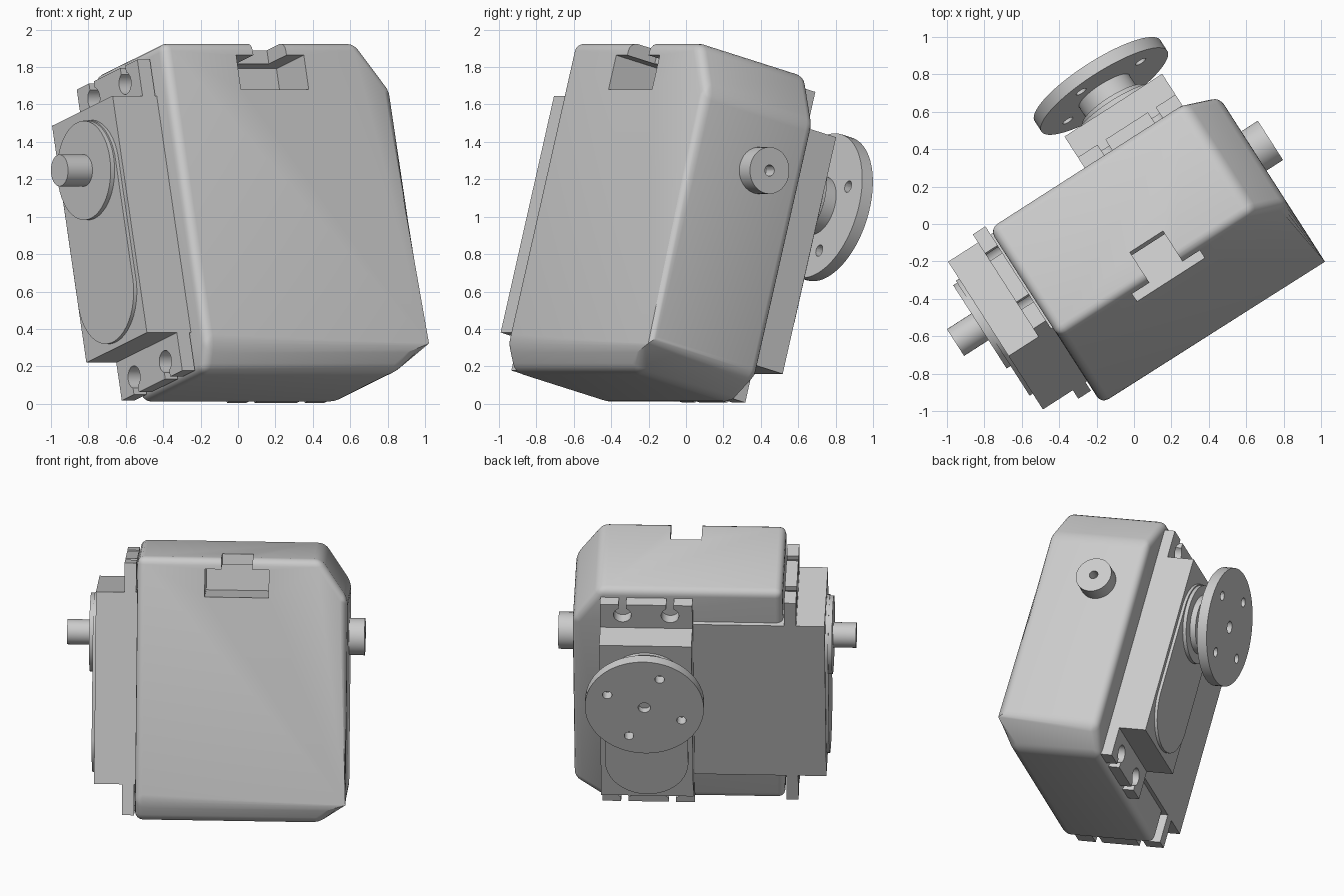
import bpy, bmesh, math
from mathutils import Matrix, Vector

cube = bpy.data.objects.get("Cube")
if cube:
    bpy.data.objects.remove(cube)

grey = bpy.data.materials.new("plain_grey")
grey.use_nodes = True
grey.diffuse_color = (0.6, 0.6, 0.6, 1)
grey.node_tree.nodes["Principled BSDF"].inputs["Base Color"].default_value = (0.6, 0.6, 0.6, 1)

# The whole assembly is turned about z and leans back
POSE = Matrix.Rotation(math.radians(32.7), 4, 'Z') @ Matrix.Rotation(math.radians(-15), 4, 'X')
SIDE = Matrix.Translation((-0.945, -0.34, 0)) @ Matrix.Rotation(math.pi / 2, 4, 'Z')
REAR = Matrix.Translation((0.25, 0.205, 0))
SHAFT_Z = 1.2


def finish(name, bm, frame=Matrix()):
    bmesh.ops.recalc_face_normals(bm, faces=bm.faces)
    mesh = bpy.data.meshes.new(name)
    bm.to_mesh(mesh)
    bm.free()
    mesh.materials.append(grey)
    obj = bpy.data.objects.new(name, mesh)
    obj.matrix_world = POSE @ frame
    bpy.context.collection.objects.link(obj)
    return obj


def activate(obj):
    bpy.ops.object.select_all(action='DESELECT')
    obj.select_set(True)
    bpy.context.view_layer.objects.active = obj


def smooth(obj):
    activate(obj)
    bpy.ops.object.shade_smooth_by_angle(angle=math.radians(30))


def prism(points, y0, y1):
    """Extrude an x-z outline from y0 to y1."""
    bm = bmesh.new()
    face = bm.faces.new([bm.verts.new((x, y0, z)) for x, z in points])
    ext = bmesh.ops.extrude_face_region(bm, geom=[face])
    bmesh.ops.translate(bm, vec=(0, y1 - y0, 0),
                        verts=[v for v in ext["geom"] if isinstance(v, bmesh.types.BMVert)])
    return bm


def rect(x0, x1, z0, z1):
    return [(x0, z0), (x1, z0), (x1, z1), (x0, z1)]


def oval(r, z0, z1, n=48, x=0):
    """Outline of a circle (z0 == z1) or a stadium between two centres."""
    pts = []
    for i in range(n):
        a = 2 * math.pi * (i + 0.5) / n
        pts.append((x + r * math.cos(a), (z1 if math.sin(a) > 0 else z0) + r * math.sin(a)))
    return pts


def cut(obj, cutters):
    for c in cutters:
        c.hide_render = True
        mod = obj.modifiers.new("cut", 'BOOLEAN')
        mod.operation = 'DIFFERENCE'
        mod.solver = 'EXACT'
        mod.object = c
        activate(obj)
        bpy.ops.object.modifier_apply(modifier=mod.name)
        bpy.data.objects.remove(c)


def disc(name, r, y0, y1, frame, n=48):
    obj = finish(name, prism(oval(r, SHAFT_Z, SHAFT_Z, n), y0, y1), frame)
    smooth(obj)
    return obj


def servo(prefix, frame, depth):
    # Case, with its outer face at y = 0
    finish(prefix + "_case", prism(rect(-0.31, 0.31, 0.22, 1.53), -depth, 0), frame)
    # Mounting flange with four open screw slots
    flange = finish(prefix + "_flange", prism(rect(-0.31, 0.31, 0.01, 1.73), -0.27, -0.19), frame)
    cutters = []
    for x in (-0.16, 0.16):
        for z, end in ((0.1, -0.1), (1.64, 1.85)):
            cutters.append(finish("hole", prism(oval(0.06, z, z, 24, x), -0.5, 0), frame))
            cutters.append(finish("slot", prism(
                rect(x - 0.025, x + 0.025, min(z, end), max(z, end)), -0.4, 0.1), frame))
    cut(flange, cutters)
    smooth(flange)
    # Raised gear cover, bearing ring and output shaft
    smooth(finish(prefix + "_cover", prism(oval(0.28, 0.53, 1.19), -0.01, 0.02), frame))
    disc(prefix + "_ring", 0.265, 0.01, 0.045, frame)
    disc(prefix + "_shaft", 0.085, 0.03, 0.2, frame, 32)


# Rounded shell with clipped corners on one side
outline = [(-0.665, -0.015), (0.57, -0.015), (0.75, 0.125),
           (0.75, 1.53), (0.57, 1.795), (-0.665, 1.795)]
bm = prism(outline, -0.78, -0.06)
cutting = bmesh.ops.bisect_plane(bm, geom=bm.verts[:] + bm.edges[:] + bm.faces[:],
                                 plane_co=Vector((0, -0.78, 0.125)),
                                 plane_no=Vector((0, -0.14, -0.075)), clear_outer=True)
bmesh.ops.holes_fill(bm, edges=[e for e in cutting["geom_cut"] if isinstance(e, bmesh.types.BMEdge)])
shell = finish("shell", bm)
bev = shell.modifiers.new("round", 'BEVEL')
bev.width = 0.05
bev.segments = 4
bev.limit_method = 'ANGLE'
bev.angle_limit = math.radians(20)
activate(shell)
bpy.ops.object.modifier_apply(modifier=bev.name)

# Cable opening in the front, with a notch through the top edge
cut(shell, [finish("opening", prism(rect(-0.21, 0.22, 1.53, 1.72), -1, -0.5)),
            finish("notch", prism(rect(-0.1, 0.11, 1.65, 2), -1.1, -0.6))])
smooth(shell)

servo("side_servo", SIDE, 1.1)
servo("rear_servo", REAR, 0.7)

# Pivot pin opposite the side servo shaft
pin = disc("pivot_pin", 0.125, -1.8, -1.6, SIDE)
cut(pin, [finish("pin_bore", prism(oval(0.03, SHAFT_Z, SHAFT_Z, 24), -1.9, -1.72), SIDE)])
smooth(pin)

# Round horn on the rear servo
disc("horn_collar", 0.2, 0.03, 0.085, REAR)
disc("horn_neck", 0.16, 0.07, 0.19, REAR)
horn = disc("horn_disc", 0.4, 0.18, 0.25, REAR, 64)
holes = [finish("bore", prism(oval(0.042, SHAFT_Z, SHAFT_Z, 24), 0.205, 0.4), REAR)]
for k in range(4):
    a = math.radians(23 + 90 * k)
    z = SHAFT_Z + 0.27 * math.sin(a)
    holes.append(finish("bore", prism(oval(0.032, z, z, 24, 0.27 * math.cos(a)), 0.1, 0.4), REAR))
cut(horn, holes)
smooth(horn)
